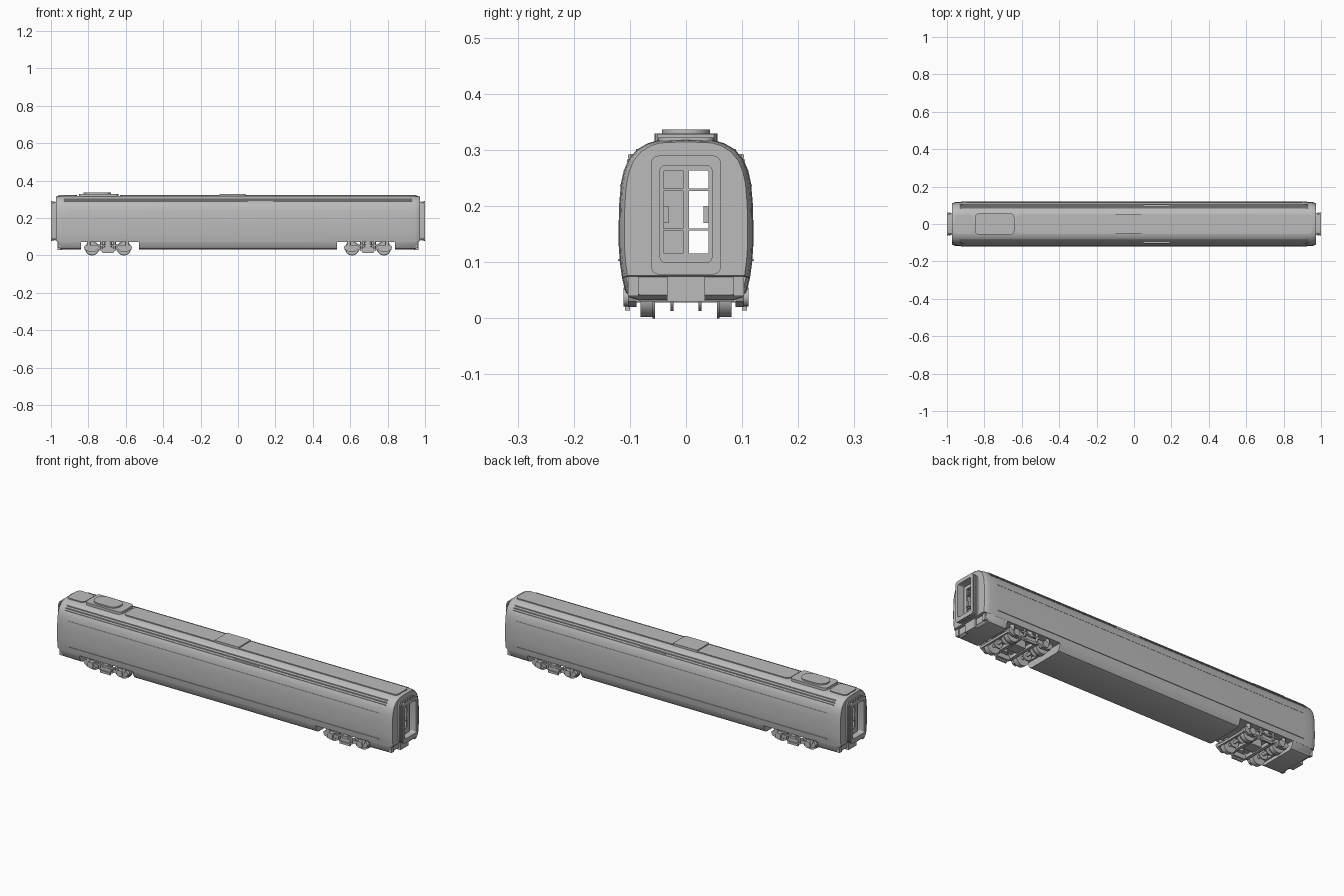
import bpy, bmesh, math
from mathutils import Matrix

if "Cube" in bpy.data.objects:
    bpy.data.objects.remove(bpy.data.objects["Cube"])

GREY = bpy.data.materials.new("light grey")
GREY.diffuse_color = (0.5, 0.5, 0.5, 1)
GREY.use_nodes = True
GREY.node_tree.nodes["Principled BSDF"].inputs["Base Color"].default_value = GREY.diffuse_color

AXES = {'x': Matrix(((0, 0, 1), (1, 0, 0), (0, 1, 0))).to_4x4(),
        'y': Matrix(((1, 0, 0), (0, 0, -1), (0, 1, 0))).to_4x4(),
        'z': Matrix.Identity(4)}


def add(name, me):
    ob = bpy.data.objects.new(name, me)
    me.materials.clear()
    me.materials.append(GREY)
    bpy.context.collection.objects.link(ob)
    return ob


def from_bm(name, bm):
    bmesh.ops.recalc_face_normals(bm, faces=bm.faces)
    me = bpy.data.meshes.new(name)
    bm.to_mesh(me)
    bm.free()
    return add(name, me)


def boxes(name, items):
    """Boxes given as (x0, x1, y0, y1, z0, z1), joined in one object."""
    bm = bmesh.new()
    for x0, x1, y0, y1, z0, z1 in items:
        m = Matrix.Translation(((x0 + x1) / 2, (y0 + y1) / 2, (z0 + z1) / 2))
        m = m @ Matrix.Diagonal((abs(x1 - x0), abs(y1 - y0), abs(z1 - z0), 1))
        bmesh.ops.create_cube(bm, size=1, matrix=m)
    return from_bm(name, bm)


def cylinders(name, items, axis, seg=24):
    """Cylinders given as (x, y, z, radius 1, radius 2, length)."""
    bm = bmesh.new()
    for x, y, z, r1, r2, h in items:
        bmesh.ops.create_cone(bm, cap_ends=True, segments=seg, radius1=r1, radius2=r2, depth=h,
                              matrix=Matrix.Translation((x, y, z)) @ AXES[axis])
    return from_bm(name, bm)


def plate(name, outlines, axis, a, b):
    """Flat outlines (the later ones are holes) extruded from a to b."""
    cu = bpy.data.curves.new(name, 'CURVE')
    cu.dimensions, cu.fill_mode, cu.extrude = '2D', 'BOTH', abs(b - a) / 2
    for pts in outlines:
        sp = cu.splines.new('POLY')
        sp.points.add(len(pts) - 1)
        for p, (u, v) in zip(sp.points, pts):
            p.co = (u, v, 0, 1)
        sp.use_cyclic_u = True
    tmp = bpy.data.objects.new(name, cu)
    bpy.context.collection.objects.link(tmp)
    dg = bpy.context.evaluated_depsgraph_get()
    me = bpy.data.meshes.new_from_object(tmp.evaluated_get(dg))
    bpy.data.objects.remove(tmp)
    mid = (a + b) / 2 * (-1 if axis == 'y' else 1)
    me.transform(AXES[axis] @ Matrix.Translation((0, 0, mid)))
    return add(name, me)


def rounded(u0, u1, v0, v1, r, n=5):
    pts = []
    for i, (cu, cv) in enumerate(((u1 - r, v1 - r), (u0 + r, v1 - r), (u0 + r, v0 + r), (u1 - r, v0 + r))):
        for k in range(n + 1):
            t = math.pi / 2 * (i + k / n)
            pts.append((cu + r * math.cos(t), cv + r * math.sin(t)))
    return pts


def mirrored(half):
    return half + [(-y, z) for y, z in reversed(half) if y > 0]


def loft(name, half, sections, caps):
    """Mirrored cross-section carried through (x, width scale, height scale)."""
    bm = bmesh.new()
    rings = []
    for x, sy, sz in sections:
        rings.append([bm.verts.new((x, y * sy, 0.19 + (z - 0.19) * sz)) for y, z in mirrored(half)])
    n = len(rings[0])
    for a, b in zip(rings, rings[1:]):
        for i in range(n):
            bm.faces.new((a[i], a[(i + 1) % n], b[(i + 1) % n], b[i]))
    if caps:
        bm.faces.new(rings[0])
        bm.faces.new(rings[-1])
    return from_bm(name, bm)


# Body shell with slightly tapered ends
UPPER = [(0.114, 0.072), (0.118, 0.10), (0.12, 0.13), (0.12, 0.17), (0.119, 0.205), (0.116, 0.24),
         (0.111, 0.263), (0.102, 0.284), (0.087, 0.301), (0.068, 0.312), (0.05, 0.317), (0, 0.319)]
LOWER = [(0, 0.032), (0.085, 0.032), (0.1, 0.037), (0.109, 0.05), (0.114, 0.072)]
ends = [(0.90, 1, 1), (0.945, 0.985, 0.995), (0.962, 0.96, 0.985), (0.972, 0.915, 0.965)]
loft("body_shell", UPPER, [(-x, a, b) for x, a, b in reversed(ends)] + ends, False)
loft("underfloor_skirt", LOWER, [(-0.53, 1, 1), (0.53, 1, 1)], True)

# Roof panels, equipment pod and hatch
plate("roof_panel", [rounded(-0.63, 0.955, -0.05, 0.05, 0.02)], 'z', 0.312, 0.322)
plate("roof_end_panel", [rounded(-0.96, -0.86, -0.05, 0.05, 0.02)], 'z', 0.312, 0.322)
plate("roof_pod_base", [rounded(-0.85, -0.64, -0.056, 0.056, 0.02)], 'z', 0.31, 0.329)
plate("roof_pod_cover", [rounded(-0.825, -0.68, -0.043, 0.043, 0.04)], 'z', 0.328, 0.336)
plate("roof_hatch", [rounded(-0.10, 0.04, -0.052, 0.052, 0.005)], 'z', 0.31, 0.328)

# Long ribs along roof edge and sides
ribs = []
for s in (-1, 1):
    for y, z in ((0.087, 0.300), (0.0965, 0.291), (0.1035, 0.281)):
        ribs.append((-0.93, 0.93, s * (y - 0.003), s * (y + 0.002), z - 0.0015, z + 0.002))
    ribs.append((-0.9, 0.9, s * 0.114, s * 0.1215, 0.102, 0.105))
    ribs.append((-0.9, 0.9, s * 0.112, s * 0.1175, 0.236, 0.238))
boxes("body_ribs", ribs)
boxes("roof_edge_panels", [(0.05, 0.19, s * 0.09, s * 0.103, 0.285, 0.292) for s in (-1, 1)])

for e in (-1, 1):
    # End skirt below the floor
    loft("end_skirt", LOWER, [(e * 0.84, 1, 1), (e * 0.945, 0.985, 0.995), (e * 0.957, 0.95, 0.94)], True)

    # End wall with gangway opening
    wall = mirrored([(y * 0.915, 0.19 + (z - 0.19) * 0.965) for y, z in UPPER])
    hole = rounded(-0.048, 0.048, 0.098, 0.272, 0.008)
    plate("end_wall", [wall, hole], 'x', e * 0.962, e * 0.97)
    boxes("coupler_panel", [(e * 0.94, e * 0.966, -0.034, 0.034, 0.03, 0.075)])
    boxes("end_corner_steps", [(e * 0.945, e * 0.963, s * 0.085, s * 0.103, 0.04, 0.075) for s in (-1, 1)])

    # Nested gangway bellows frames
    for x0, x1, w, z0, z1 in ((0.969, 0.977, 0.06, 0.081, 0.287), (0.977, 0.982, 0.056, 0.085, 0.283),
                              (0.982, 0.988, 0.062, 0.079, 0.289), (0.988, 0.993, 0.056, 0.085, 0.283),
                              (0.993, 1.0, 0.062, 0.078, 0.29)):
        inner = rounded(-0.046, 0.046, 0.1, 0.272, 0.008)
        plate("gangway_frame", [rounded(-w, w, z0, z1, 0.014), inner], 'x', e * x0, e * x1)

    # Glazing bars and handles of the end door, with vestibule lining
    bars = [(e * 0.945, e * 0.952, -0.005, 0.005, 0.11, 0.268)]
    bars += [(e * 0.945, e * 0.952, -0.042, 0.042, z - 0.002, z + 0.002) for z in (0.158, 0.229)]
    bars += [(e * 0.945, e * 0.956, s * 0.031, s * 0.04, 0.17, 0.2) for s in (-1, 1)]
    boxes("door_bars", bars)
    plate("door_frame", [rounded(-0.06, 0.06, 0.09, 0.28, 0.006), rounded(-0.04, 0.04, 0.115, 0.263, 0.003)],
          'x', e * 0.945, e * 0.953)

# Inner partition and floor
boxes("inner_partition", [(0.7, 0.705, -0.1, -0.003, 0.08, 0.285)])
boxes("floor", [(-0.94, 0.94, -0.112, 0.112, 0.072, 0.078)])

# Bogies
side_half = [(0.0, 0.022), (0.035, 0.022), (0.055, 0.034), (0.068, 0.02), (0.102, 0.02), (0.122, 0.03),
             (0.13, 0.045), (0.118, 0.056), (0.06, 0.052), (0.04, 0.046), (0.0, 0.046)]
for c in (-0.695, 0.695):
    outline = [(c + u, v) for u, v in side_half] + [(c - u, v) for u, v in reversed(side_half) if u > 0]
    wheels, axles, hubs, springs, dampers, beams = [], [], [], [], [], []
    for d in (-0.085, 0.085):
        x = c + d
        axles.append((x, 0, 0.038, 0.008, 0.008, 0.19))
        for y in (-0.025, 0.025):
            axles.append((x, y, 0.038, 0.025, 0.025, 0.006))
        beams.append((c + d * 0.5 - 0.008, c + d * 0.5 + 0.008, -0.095, 0.095, 0.028, 0.046))
        beams.append((c + d * 1.42 - 0.005, c + d * 1.42 + 0.005, -0.09, 0.09, 0.03, 0.042))
        for s in (-1, 1):
            wheels.append((x, s * 0.07, 0.037, 0.035, 0.035, 0.022))
            wheels.append((x, s * 0.0575, 0.038, 0.038, 0.038, 0.005))
            hubs.append((x, s * 0.104, 0.038, 0.017, 0.017, 0.014))
            springs.append((x + math.copysign(0.018, d), s * 0.097, 0.058, 0.010, 0.010, 0.026))
            dampers.append((c + d * 0.42, s * 0.104, 0.054, 0.006, 0.006, 0.04))
    for s in (-1, 1):
        plate("bogie_side_frame", [outline], 'y', s * 0.088, s * 0.103)
        springs.append((c, s * 0.088, 0.06, 0.022, 0.02, 0.03))
        beams.append((c - 0.06, c + 0.06, s * 0.1, s * 0.11, 0.05, 0.058))
        beams.append((c - 0.03, c + 0.03, s * 0.1, s * 0.109, 0.014, 0.026))
    beams.append((c - 0.03, c + 0.03, -0.03, 0.03, 0.03, 0.073))
    cylinders("bogie_wheels", wheels, 'y', 32)
    cylinders("bogie_axles", axles, 'y')
    cylinders("axle_boxes", hubs, 'y', 16)
    cylinders("bogie_springs", springs, 'z', 16)
    cylinders("bogie_dampers", dampers, 'z', 12)
    boxes("bogie_beams", beams)

# Smooth the curved parts, keep hard edges
for ob in bpy.context.collection.objects:
    ob.select_set(True)
    bpy.context.view_layer.objects.active = ob
bpy.ops.object.shade_smooth_by_angle(angle=math.radians(30))
